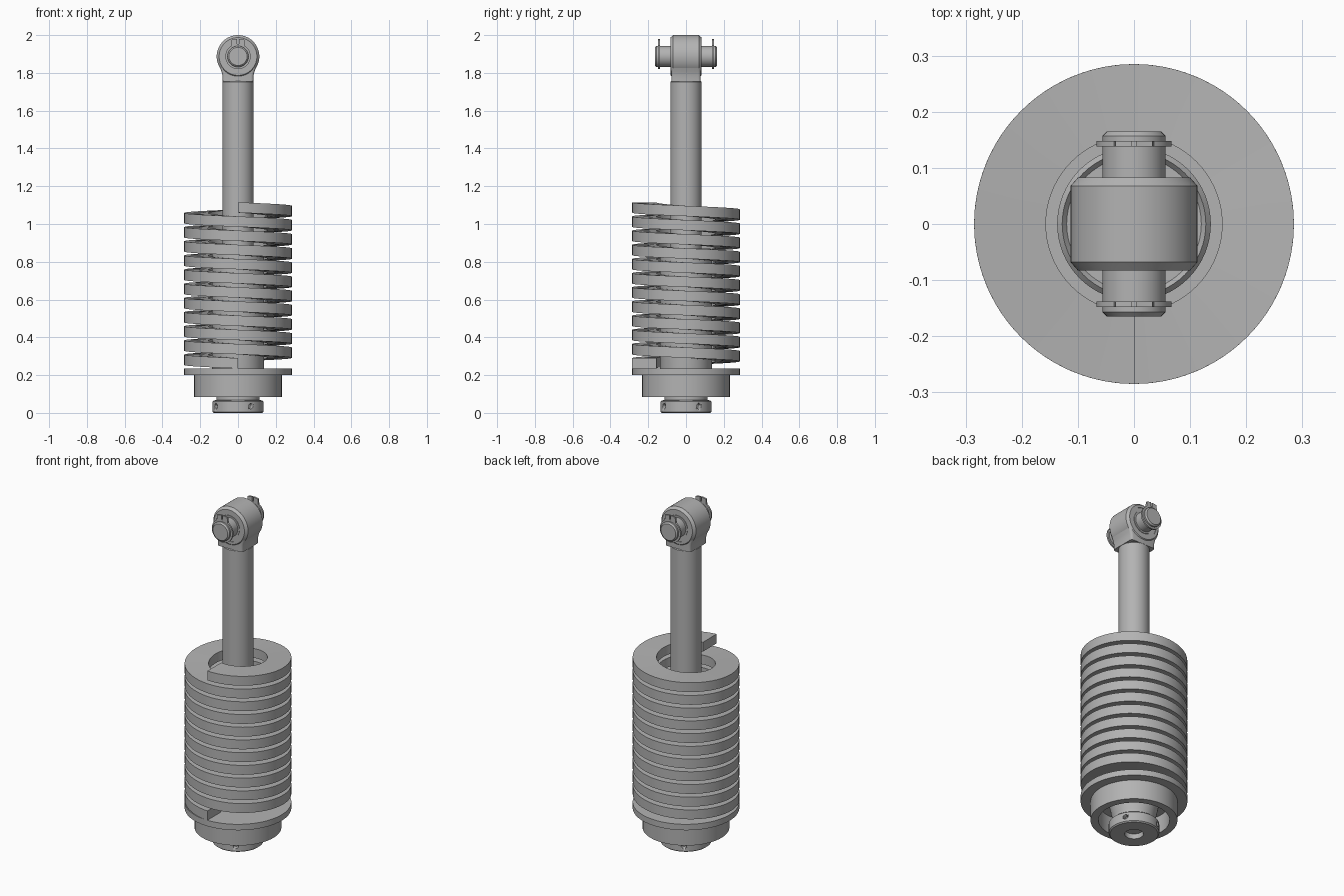
import bpy, bmesh, math
from mathutils import Matrix, Vector

old = bpy.data.objects.get("Cube")
if old:
    bpy.data.objects.remove(old, do_unlink=True)

# One plain steel colour
steel = bpy.data.materials.new("grey_steel")
steel.use_nodes = True
GREY = (0.45, 0.45, 0.45, 1)
steel.diffuse_color = GREY
steel.node_tree.nodes["Principled BSDF"].inputs["Base Color"].default_value = GREY

EYE_Z = 1.887


def finish(name, bm, angle=30):
    bmesh.ops.recalc_face_normals(bm, faces=bm.faces)
    mesh = bpy.data.meshes.new(name)
    bm.to_mesh(mesh)
    bm.free()
    mesh.materials.append(steel)
    obj = bpy.data.objects.new(name, mesh)
    bpy.context.collection.objects.link(obj)
    bpy.ops.object.select_all(action='DESELECT')
    obj.select_set(True)
    bpy.context.view_layer.objects.active = obj
    bpy.ops.object.shade_smooth_by_angle(angle=math.radians(angle))
    return obj


def lathe(name, profile, steps=64, closed=False, along_y=False):
    """Spin (radius, height) points about z, or about y through the eye."""
    bm = bmesh.new()
    verts = [bm.verts.new((r, 0, h)) for r, h in profile]
    edges = [bm.edges.new(p) for p in zip(verts, verts[1:])]
    if closed:
        edges.append(bm.edges.new((verts[-1], verts[0])))
    bmesh.ops.spin(bm, geom=verts + edges, axis=(0, 0, 1), cent=(0, 0, 0),
                   angle=math.tau, steps=steps, use_duplicate=False)
    bmesh.ops.remove_doubles(bm, verts=bm.verts, dist=1e-5)
    if along_y:
        bm.transform(Matrix.Translation((0, 0, EYE_Z)) @ Matrix.Rotation(math.pi / 2, 4, 'X'))
    return finish(name, bm)


def prism(name, outline, y0, y1, bevel=0):
    """Extrude an (x, z) outline along y."""
    bm = bmesh.new()
    face = bm.faces.new([bm.verts.new((x, y0, z)) for x, z in outline])
    out = bmesh.ops.extrude_face_region(bm, geom=[face])["geom"]
    bmesh.ops.translate(bm, vec=(0, y1 - y0, 0),
                        verts=[g for g in out if isinstance(g, bmesh.types.BMVert)])
    if bevel:
        sides = [e for e in bm.edges
                 if abs(e.verts[0].co.y - e.verts[1].co.y) < 1e-6
                 and abs(e.verts[0].co.z - e.verts[1].co.z) > 1e-6]
        bmesh.ops.bevel(bm, geom=sides, offset=bevel, segments=3, affect='EDGES', profile=0.5)
    return finish(name, bm)


# Bottom collar with a bore underneath and four radial spanner holes
collar = lathe("bottom_collar", [(0, 0.03), (0.05, 0.03), (0.05, 0), (0.128, 0), (0.135, 0.006),
                                 (0.135, 0.06), (0.13, 0.065), (0.115, 0.068), (0.115, 0.1), (0, 0.1)])
bm = bmesh.new()
for i in range(4):
    a = math.radians(30 + 90 * i)
    d = Vector((math.sin(a), -math.cos(a), 0))
    place = Matrix.Translation(d * 0.135 + Vector((0, 0, 0.035))) @ d.to_track_quat('Z', 'Y').to_matrix().to_4x4()
    bmesh.ops.create_cone(bm, cap_ends=True, segments=20, radius1=0.014, radius2=0.014,
                          depth=0.06, matrix=place)
cutter = finish("hole_cutter", bm)
cutter.hide_render = True
cutter.hide_set(True)
cutter.display_type = 'WIRE'
cut = collar.modifiers.new("spanner_holes", 'BOOLEAN')
cut.operation, cut.object, cut.solver = 'DIFFERENCE', cutter, 'EXACT'

# Hollow cup that carries the spring seat
lathe("lower_cup", [(0.11, 0.19), (0.19, 0.19), (0.19, 0.085), (0.232, 0.085), (0.232, 0.2), (0.11, 0.2)],
      closed=True)
lathe("spring_seat", [(0.1, 0.2), (0.285, 0.2), (0.285, 0.235), (0.1, 0.235)], steps=96, closed=True)

# Damper tube and sliding rod
lathe("damper_tube", [(0, 0.09), (0.115, 0.09), (0.137, 0.2), (0.137, 0.86), (0.128, 0.87),
                      (0.12, 0.86), (0, 0.86)])
lathe("piston_rod", [(0, 0.8), (0.083, 0.8), (0.083, 1.752), (0.078, 1.757), (0, 1.757)])

# Flat-wire spring: left-handed, both ends cut at the front
TURNS, STEPS, WIRE = 11, 72, 0.055
START, RISE = 0.235, 0.825
bm = bmesh.new()
rings = []
count = TURNS * STEPS
for i in range(count + 1):
    a = -math.pi / 2 - math.tau * i / STEPS
    z = START + RISE * i / count
    rings.append([bm.verts.new((r * math.cos(a), r * math.sin(a), z + h))
                  for r, h in ((0.157, 0), (0.285, 0), (0.285, WIRE), (0.157, WIRE))])
for a, b in zip(rings, rings[1:]):
    for k in range(4):
        n = (k + 1) % 4
        bm.faces.new((a[k], a[n], b[n], b[k]))
bm.faces.new(rings[0])
bm.faces.new(rings[-1])
finish("coil_spring", bm)

# Rod eye: round head with shouldered faces, and a squared neck
half = [(0.06, 0.079), (0.085, 0.079), (0.085, 0.083), (0.1, 0.083), (0.106, 0.076), (0.113, 0.068)]
lathe("eye_head", [(0, 0.079)] + half + [(r, -h) for r, h in reversed(half)] + [(0, -0.079)],
      along_y=True)
right = [(0.082, 1.755), (0.082, 1.785), (0.087, 1.805), (0.097, 1.832)]
prism("eye_neck", right + [(-x, z) for x, z in reversed(right)], -0.078, 0.078, bevel=0.014)

# Cross pin with chamfered ends
lathe("cross_pin", [(0, 0.165), (0.048, 0.165), (0.056, 0.157), (0.056, -0.157),
                    (0.048, -0.165), (0, -0.165)], along_y=True)

# Bushing and retaining clip on each side
for side, word in ((-1, "front"), (1, "back")):
    lathe(word + "_bushing", [(0.05, -side * h) for h in (0.07, 0.082)]
          + [(0.066, -side * h) for h in (0.082, 0.07)], closed=True, along_y=True)
    lathe(word + "_clip", [(0.05, -side * 0.138), (0.067, -side * 0.138),
                           (0.067, -side * 0.148), (0.05, -side * 0.148)], closed=True, along_y=True)
    for s, ear in ((-1, "right"), (1, "left")):
        prism(f"{word}_clip_{ear}_ear",
              [(s * x, EYE_Z + z) for x, z in ((0.004, 0.052), (0.036, 0.05), (0.033, 0.088), (0.004, 0.093))],
              side * 0.138, side * 0.148)
